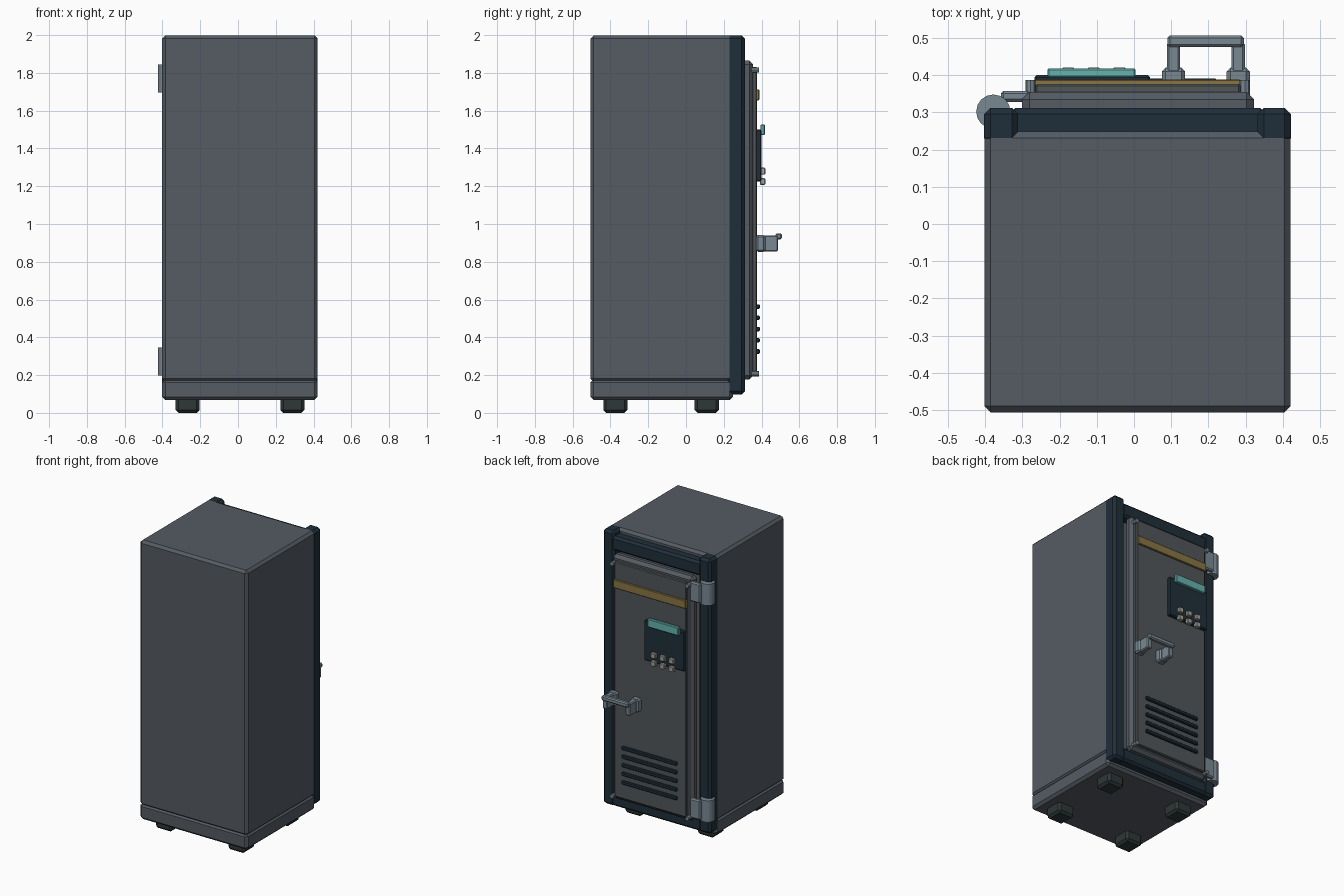
import bpy, bmesh
from math import pi
from mathutils import Matrix

if "Cube" in bpy.data.objects:
    bpy.data.objects.remove(bpy.data.objects["Cube"])


def material(name, rgb):
    m = bpy.data.materials.new(name)
    m.diffuse_color = (*rgb, 1)
    m.use_nodes = True
    m.node_tree.nodes["Principled BSDF"].inputs["Base Color"].default_value = m.diffuse_color
    return m


BODY = material("slate", (0.09, 0.106, 0.125))
PANEL = material("door_grey", (0.085, 0.095, 0.10))
NAVY = material("navy", (0.014, 0.028, 0.042))
RUBBER = material("rubber", (0.028, 0.038, 0.038))
STEEL = material("steel", (0.19, 0.25, 0.29))
GOLD = material("gold", (0.25, 0.18, 0.06))
TEAL = material("teal", (0.13, 0.45, 0.43))
KEY = material("key", (0.40, 0.39, 0.35))


def finish(name, bm, mat):
    me = bpy.data.meshes.new(name)
    bm.to_mesh(me)
    bm.free()
    me.materials.append(mat)
    ob = bpy.data.objects.new(name, me)
    bpy.context.collection.objects.link(ob)
    return ob


def box(name, x, y, z, mat, bevel=0.0):
    """Chamfered box given by its (min, max) range on each axis."""
    bm = bmesh.new()
    bmesh.ops.create_cube(bm, size=1)
    size = [r[1] - r[0] for r in (x, y, z)]
    mid = [(r[0] + r[1]) / 2 for r in (x, y, z)]
    bmesh.ops.scale(bm, vec=size, verts=bm.verts)
    bmesh.ops.translate(bm, vec=mid, verts=bm.verts)
    if bevel:
        bmesh.ops.bevel(bm, geom=bm.edges[:], offset=bevel, segments=1, affect='EDGES')
    return finish(name, bm, mat)


def cylinder(name, centre, radius, depth, mat, sides=12, along_y=False):
    bm = bmesh.new()
    bmesh.ops.create_cone(bm, cap_ends=True, segments=sides, radius1=radius,
                          radius2=radius, depth=depth)
    turn = Matrix.Rotation(pi / 2, 4, 'X') if along_y else Matrix()
    bmesh.ops.transform(bm, matrix=Matrix.Translation(centre) @ turn, verts=bm.verts)
    return finish(name, bm, mat)


# Cabinet: plinth, body and roof cap share one footprint
FX, FY = (-0.402, 0.421), (-0.506, 0.248)
box("plinth", FX, FY, (0.068, 0.178), BODY, 0.017)
box("cabinet_body", FX, FY, (0.165, 1.965), BODY, 0.017)
box("roof_cap", FX, FY, (1.914, 1.998), BODY, 0.017)

# Feet
for i, x in enumerate((-0.267, 0.288)):
    for j, y in enumerate((-0.374, 0.110)):
        box(f"foot_{i}{j}", (x - 0.063, x + 0.063), (y - 0.064, y + 0.064),
            (0, 0.085), RUBBER, 0.015)

# Door frame: two posts and two rails
for side, x in (("left", (-0.403, -0.311)), ("right", (0.332, 0.422))):
    box(f"frame_post_{side}", x, (0.214, 0.312), (0.098, 1.998), NAVY, 0.017)
for side, z in (("top", (1.865, 1.965)), ("bottom", (0.10, 0.195))):
    box(f"frame_rail_{side}", (-0.335, 0.355), (0.225, 0.311), z, NAVY, 0.015)

# Door slab and raised face panel
box("door_slab", (-0.301, 0.322), (0.29, 0.355), (0.177, 1.865), BODY, 0.02)
box("door_panel", (-0.265, 0.286), (0.345, 0.376), (0.207, 1.832), PANEL, 0.005)
box("gold_strip", (-0.267, 0.286), (0.37, 0.388), (1.655, 1.712), GOLD, 0.003)

# Corner bolts
for i, x in enumerate((-0.278, 0.298)):
    for j, z in enumerate((0.207, 1.815)):
        cylinder(f"bolt_{i}{j}", (x, 0.367, z), 0.014, 0.04, STEEL, 8, True)

# Hinges: barrel and leaf
for i, z in enumerate((0.272, 1.770)):
    cylinder(f"hinge_barrel_{i}", (-0.378, 0.302, z), 0.046, 0.148, STEEL, 16)
    box(f"hinge_leaf_{i}", (-0.358, -0.278), (0.328, 0.358),
        (z - 0.068, z + 0.068), STEEL, 0.008)

# Keypad with screen and six keys
box("keypad", (-0.268, 0.043), (0.37, 0.400), (1.225, 1.50), NAVY, 0.006)
box("screen", (-0.233, 0.004), (0.394, 0.418), (1.470, 1.527), TEAL, 0.004)
for c, x in enumerate((-0.177, -0.108, -0.039)):
    for r, z in enumerate((1.225, 1.28)):
        box(f"key_{c}{r}", (x - 0.018, x + 0.018), (0.392, 0.420),
            (z - 0.018, z + 0.018), KEY, 0.004)

# Handle: two brackets and a grip bar
for i, x in enumerate((0.106, 0.280)):
    box(f"handle_mount_{i}", (x - 0.031, x + 0.031), (0.37, 0.42),
        (0.853, 0.942), STEEL, 0.01)
    box(f"handle_post_{i}", (x - 0.018, x + 0.018), (0.40, 0.488),
        (0.855, 0.940), STEEL, 0.006)
box("handle_bar", (0.09, 0.295), (0.475, 0.507), (0.918, 0.951), STEEL, 0.007)

# Vent slats
for i in range(5):
    z = 0.325 + i * 0.0595
    box(f"vent_slat_{i}", (-0.2, 0.223), (0.37, 0.391), (z - 0.012, z + 0.012),
        NAVY, 0.005)
